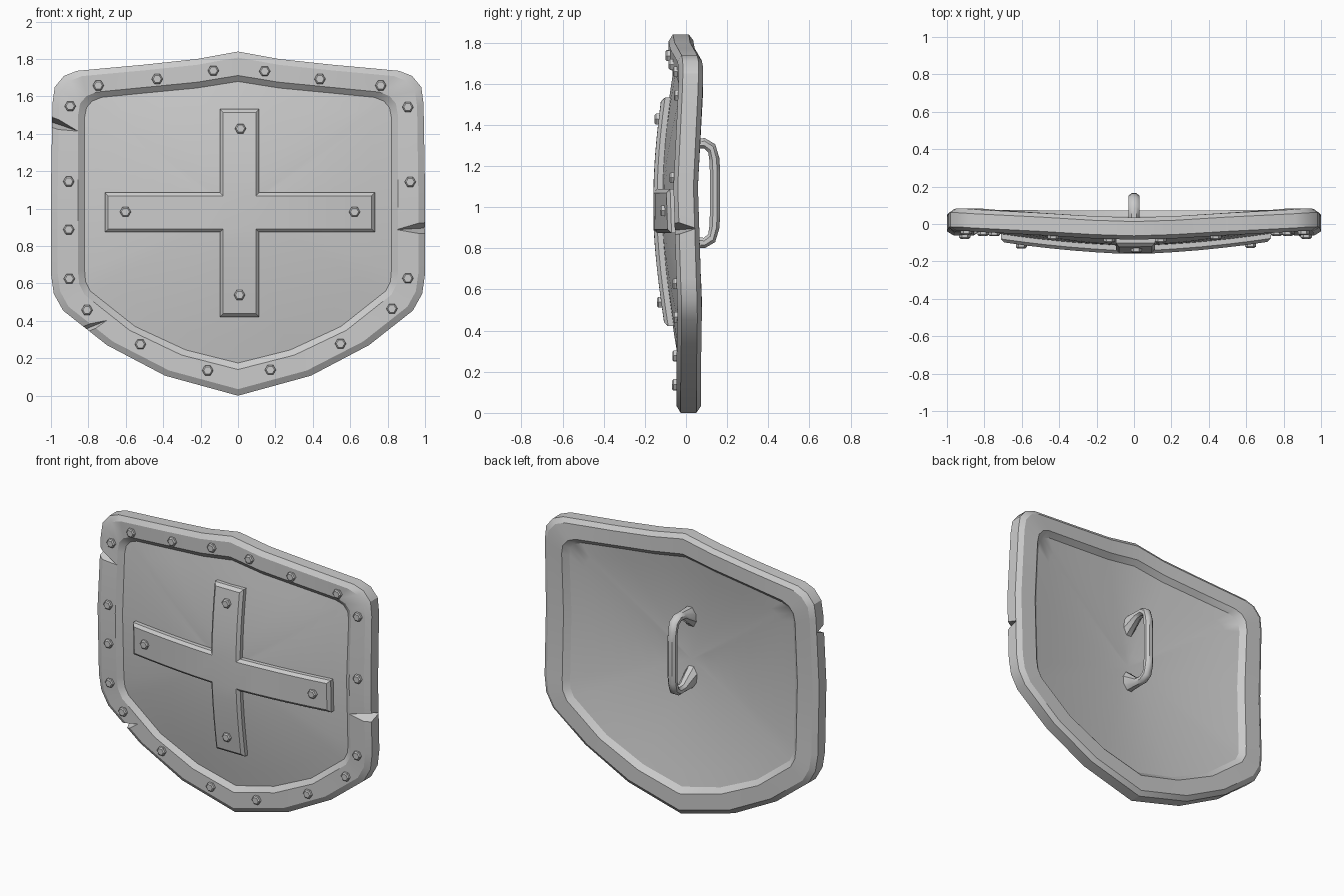
import bpy, bmesh, math
from mathutils import Vector
from mathutils.bvhtree import BVHTree

if "Cube" in bpy.data.objects:
    bpy.data.objects.remove(bpy.data.objects["Cube"])


def make(name, verts, faces, angle=30):
    bm = bmesh.new()
    vs = [bm.verts.new(v) for v in verts]
    for f in faces:
        bm.faces.new([vs[i] for i in f])
    bmesh.ops.recalc_face_normals(bm, faces=bm.faces)
    me = bpy.data.meshes.new(name)
    bm.to_mesh(me)
    bm.free()
    ob = bpy.data.objects.new(name, me)
    bpy.context.collection.objects.link(ob)
    smooth(ob, angle)
    return ob


def smooth(ob, angle):
    if not angle:
        return
    bpy.ops.object.select_all(action='DESELECT')
    ob.select_set(True)
    bpy.context.view_layer.objects.active = ob
    bpy.ops.object.shade_smooth_by_angle(angle=math.radians(angle))


def bridge(rings, n, start=0):
    """Quads joining consecutive closed rings of n vertices."""
    return [(start + r * n + i, start + r * n + (i + 1) % n,
             start + (r + 1) * n + (i + 1) % n, start + (r + 1) * n + i)
            for r in range(rings - 1) for i in range(n)]


# Shield half outline: outer x, z, panel-edge x, z, bend in y
half = [(0, 1.84, 0, 1.68, -.027), (.22, 1.80, .22, 1.645, -.02),
        (.5, 1.77, .48, 1.62, -.003), (.86, 1.737, .73, 1.595, .015),
        (.93, 1.71, .78, 1.575, .02), (.98, 1.65, .81, 1.54, .021),
        (.992, 1.56, .82, 1.49, .018), (1, 1.1, .82, 1.1, -.004),
        (1, .65, .82, .67, .01), (.985, .545, .815, .61, .014),
        (.935, .455, .79, .56, .015), (.70, .27, .55, .37, .012),
        (.39, .107, .28, .245, .01), (0, 0, 0, .175, .01)]
outline = half + [(-a, b, -c, d, e) for a, b, c, d, e in half[-2:0:-1]]
N = len(outline)
MID = .98


def panel_ring(u, off):
    return [(c * u, e * u - .032 - .088 * (1 - u ** 1.6) + off, MID + (d - MID) * u)
            for a, b, c, d, e in outline]


def rim_ring(t, y):
    return [(a + (c - a) * t, e + y, b + (d - b) * t) for a, b, c, d, e in outline]


# Shield body: front dome, rim profile, hollow back, as one closed loft
us = [i / 8 for i in range(1, 9)]
rings = [panel_ring(u, 0) for u in us]
rings += [rim_ring(t, y) for t, y in ((.8, -.057), (.2, -.057), (0, -.036),
                                      (0, .04), (.18, .062), (.8, .062))]
rings += [panel_ring(u, .062) for u in reversed(us)]
verts = [v for r in rings for v in r]
faces = bridge(len(rings), N)
nv = len(verts)
verts += [(0, -.12, MID), (0, -.058, MID)]
last = nv - N
for i in range(N):
    j = (i + 1) % N
    faces += [(nv, i, j), (nv + 1, last + j, last + i)]
shield = make("shield_body", verts, faces)
tree = BVHTree.FromPolygons(verts, faces)


def front_y(x, z, bvh=tree):
    hit = bvh.ray_cast(Vector((x, -1, z)), Vector((0, 1, 0)))[0]
    return hit.y if hit else 0


# Cross: grid cells with a chamfered edge, laid over the dome
def stops(lo, a, b, hi, inset, n=5):
    lo, a, b, hi = lo + inset, a + inset, b - inset, hi - inset
    return ([lo + (a - lo) * i / n for i in range(n + 1)]
            + [b + (hi - b) * i / n for i in range(n + 1)])


cverts, cfaces, K = [], [], 12
for inset, h in ((.018, .043), (0, .027), (0, -.012)):
    for x in stops(-.712, -.097, .113, .732, inset):
        for z in stops(.422, .874, 1.087, 1.532, inset):
            inside = -.1 < x < .12 or .87 < z < 1.1
            cverts.append((x, front_y(x, z) - h if inside else 0, z))
edges = {}
for i in range(K - 1):
    for j in range(K - 1):
        if i == 5 or j == 5:
            f = (i * K + j, (i + 1) * K + j, (i + 1) * K + j + 1, i * K + j + 1)
            cfaces.append(f)
            for k in range(4):
                e = (f[k], f[(k + 1) % 4])
                edges[tuple(sorted(e))] = edges.get(tuple(sorted(e)), 0) + 1
for (p, q), count in edges.items():
    if count == 1:
        for o in (0, K * K):
            cfaces.append((p + o, q + o, q + o + K * K, p + o + K * K))
used = sorted({i for f in cfaces for i in f})
remap = {v: i for i, v in enumerate(used)}
cverts = [cverts[i] for i in used]
cfaces = [[remap[i] for i in f] for f in cfaces]
make("cross", cverts, cfaces)
cross_tree = BVHTree.FromPolygons(cverts, cfaces)


# Hexagonal bolts
def bolts(name, places, bvh):
    vs, fs = [], []
    for x, z in places:
        x, z = x + .003, z - .007
        y, s = front_y(x, z, bvh), len(vs)
        for r, h in ((.03, .015), (.03, -.014), (.022, -.021)):
            vs += [(x + r * math.cos(k * math.pi / 3), y + h,
                    z + r * math.sin(k * math.pi / 3)) for k in range(6)]
        fs += bridge(3, 6, s) + [range(s, s + 6), range(s + 12, s + 18)]
    make(name, vs, fs, 0)


bolts("rim_bolts", [(-.75, 1.665), (-.435, 1.70), (-.135, 1.745), (.14, 1.742),
                    (.435, 1.70), (.76, 1.665), (.905, 1.55), (.918, 1.15),
                    (.905, .635), (.82, .472), (.545, .285), (.17, .145),
                    (-.165, .142), (-.525, .282), (-.81, .465), (-.905, .632),
                    (-.908, .895), (-.908, 1.152), (-.90, 1.555)], tree)
bolts("cross_bolts", [(.01, 1.435), (-.605, .99), (.62, .99), (.005, .545)], cross_tree)

# Back handle: octagonal sections swept along a bracket, flared feet
# y, z offset from the middle, section angle, half thickness, half width
up = [(-.075, .19, 90, .075, .046), (.04, .24, 90, .026, .03),
      (.09, .242, 85, .025, .029), (.125, .218, 50, .026, .029),
      (.138, .165, 12, .025, .029), (.141, .10, 2, .025, .029)]
path = up + [(y, -z, -a, h, w) for y, z, a, h, w in reversed(up)]
hv = []
for y, z, a, h, w in path:
    a = math.radians(a)
    for k in range(8):
        t = math.radians(22.5 + 45 * k)
        p, q = h * math.cos(t) / .924, w * math.sin(t) / .924
        hv.append((q, y + p * math.cos(a), 1.068 + z + p * math.sin(a)))
n = len(hv)
make("handle", hv, bridge(len(path), 8) + [range(8), range(n - 8, n)], 40)

# Battle notches: wedges cut in the rim, wide in front and thin behind
for (ax, az), (bx, bz), (tx, tz) in (((-1.06, 1.56), (-1.06, 1.41), (-.77, 1.385)),
                                     ((1.06, .965), (1.06, .835), (.78, .884)),
                                     ((-.97, .37), (-.87, .255), (-.61, .44))):
    cutter = make("notch_cutter", [(ax, -.1, az), (bx, -.1, bz), (tx, -.1, tz),
                                   ((ax + bx) / 2, .09, (az + bz) / 2)],
                  [(0, 1, 2), (0, 1, 3), (1, 2, 3), (2, 0, 3)], 0)
    cutter.hide_render = True
    mod = shield.modifiers.new("notch", 'BOOLEAN')
    mod.operation, mod.solver, mod.object = 'DIFFERENCE', 'EXACT', cutter
    bpy.context.view_layer.update()
    deps = bpy.context.evaluated_depsgraph_get()
    mesh = bpy.data.meshes.new_from_object(shield.evaluated_get(deps))
    shield.modifiers.clear()
    shield.data = mesh
    bpy.data.objects.remove(cutter)
smooth(shield, 30)
